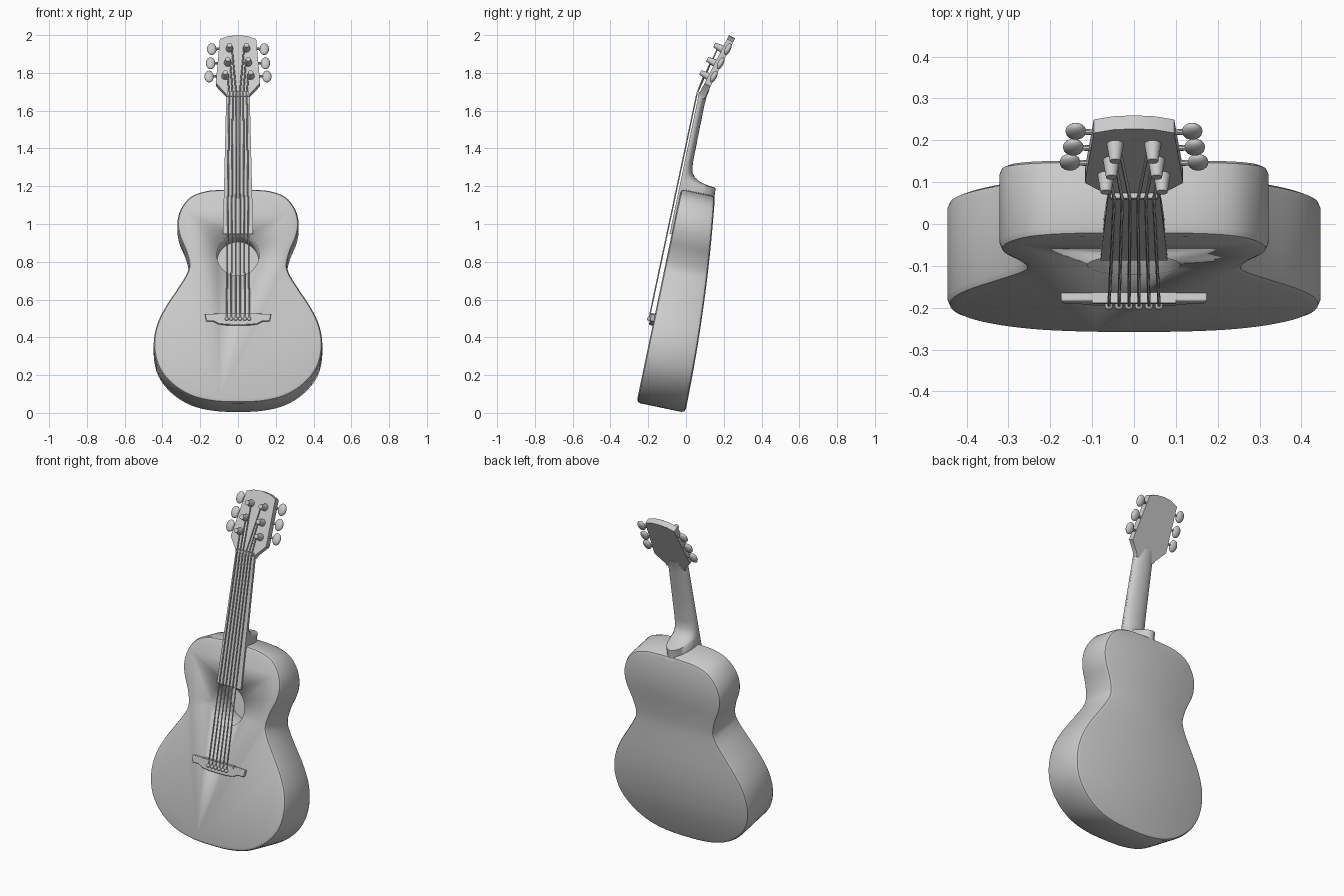
import bpy, bmesh, math
from mathutils import Matrix, Vector

if "Cube" in bpy.data.objects:
    bpy.data.objects.remove(bpy.data.objects["Cube"])

# Local frames: x = right, y = depth behind the front face, z = along the face
BODY = Matrix.Translation((0, -0.262, 0.055)) @ Matrix.Rotation(-math.radians(11.8), 4, 'X')
HEAD = Matrix.Translation((0, 0.07, 1.69)) @ Matrix.Rotation(-math.radians(27), 4, 'X')


def finish(name, bm, frame, angle=35):
    bmesh.ops.recalc_face_normals(bm, faces=bm.faces)
    mesh = bpy.data.meshes.new(name)
    bm.to_mesh(mesh)
    bm.free()
    ob = bpy.data.objects.new(name, mesh)
    bpy.context.collection.objects.link(ob)
    ob.matrix_world = frame
    bpy.ops.object.select_all(action='DESELECT')
    ob.select_set(True)
    bpy.context.view_layer.objects.active = ob
    bpy.ops.object.shade_smooth_by_angle(angle=math.radians(angle))
    return ob


def bridge_rings(bm, rings):
    for a, b in zip(rings, rings[1:]):
        for i in range(len(a)):
            j = (i + 1) % len(a)
            bm.faces.new((a[i], a[j], b[j], b[i]))


def mirrored(half):
    return half + [(-x, z) for x, z in reversed(half) if x > 1e-6]


def plate(name, outline, y0, y1, frame, bevel=0.0):
    bm = bmesh.new()
    rings = [[bm.verts.new((x, y, z)) for x, z in outline] for y in (y0, y1)]
    bridge_rings(bm, rings)
    bm.faces.new(rings[0])
    bm.faces.new(rings[1])
    ob = finish(name, bm, frame)
    if bevel:
        m = ob.modifiers.new("bevel", 'BEVEL')
        m.width, m.segments, m.limit_method = bevel, 2, 'ANGLE'
    return ob


def cone(name, start, end, r1, r2, frame, sides=16):
    bm = bmesh.new()
    a, b = Vector(start), Vector(end)
    rot = (b - a).to_track_quat('Z', 'Y').to_matrix().to_4x4()
    bmesh.ops.create_cone(bm, cap_ends=True, segments=sides, radius1=r1, radius2=r2,
                          depth=(b - a).length, matrix=Matrix.Translation((a + b) / 2) @ rot)
    return finish(name, bm, frame)


def ball(name, centre, scale, frame):
    bm = bmesh.new()
    bmesh.ops.create_uvsphere(bm, u_segments=16, v_segments=10, radius=1,
                              matrix=Matrix.Translation(centre) @ Matrix.Diagonal((*scale, 1)))
    return finish(name, bm, frame, 60)


def spline(pts, steps=4):
    # Catmull-Rom through the half outline, mirrored at both ends
    p = [Vector(q) for q in pts]
    p = [Vector((-p[1].x, p[1].y))] + p + [Vector((-p[-2].x, p[-2].y))]
    out = []
    for a, b, c, d in zip(p, p[1:], p[2:], p[3:]):
        for k in range(steps):
            t = k / steps
            out.append(0.5 * (2 * b + (c - a) * t + (2 * a - 5 * b + 4 * c - d) * t * t
                              + (3 * b - a - 3 * c + d) * t ** 3))
    return [tuple(q) for q in out] + [tuple(p[-2])]


# Body: figure-eight outline lofted with rounded rims and an arched back
half = spline([(0, 0), (0.13, 0.006), (0.25, 0.036), (0.35, 0.1), (0.42, 0.19), (0.446, 0.3),
               (0.433, 0.41), (0.389, 0.51), (0.325, 0.61), (0.276, 0.69), (0.26, 0.745),
               (0.277, 0.82), (0.31, 0.90), (0.321, 0.975), (0.302, 1.05), (0.25, 1.115),
               (0.17, 1.146), (0.08, 1.154), (0, 1.155)])
outline = [Vector(q) for q in mirrored([(max(x, 0), z) for x, z in half])]
n = len(outline)
normals = []
for i in range(n):
    t = (outline[(i + 1) % n] - outline[i - 1]).normalized()
    normals.append(Vector((t.y, -t.x)))
bm = bmesh.new()
rings = []
for inset, depth, back in ((0.02, 0, 0), (0.006, 0.006, 0), (0, 0.02, 0),
                           (0, -0.02, 1), (0.006, -0.006, 1), (0.02, 0, 1)):
    ring = []
    for q, nrm in zip(outline, normals):
        p = q - nrm * inset
        ring.append(bm.verts.new((p.x, depth + back * (0.263 - 0.06 * p.y ** 2), p.y)))
    rings.append(ring)
bridge_rings(bm, rings)
bm.faces.new(rings[0])
last = rings[-1]
for i in range(len(half) - 1):
    quad = [last[i], last[i + 1], last[(n - i - 1) % n], last[(n - i) % n]]
    bm.faces.new(list(dict.fromkeys(quad)))
body = finish("body", bm, BODY)

# Sound hole cut into the body
cutter = cone("sound_hole_cutter", (0, -0.05, 0.798), (0, 0.2, 0.798), 0.112, 0.112, BODY, 48)
cut = body.modifiers.new("sound_hole", 'BOOLEAN')
cut.operation, cut.solver, cut.object = 'DIFFERENCE', 'EXACT', cutter
bpy.context.view_layer.objects.active = body
bpy.ops.object.modifier_apply(modifier=cut.name)
bpy.data.objects.remove(cutter)


# Neck with flared heel: D-shaped sections (position, depth)
def neck_half_width(v):
    return 0.08 - 0.018 * (v - 0.91) / 0.755


bm = bmesh.new()
rings = []
for v, depth in ((1.13, 0.183), (1.197, 0.178), (1.203, 0.13), (1.213, 0.088), (1.23, 0.058),
                 (1.255, 0.04), (1.3, 0.033), (1.45, 0.031), (1.62, 0.03), (1.66, 0.032),
                 (1.70, 0.04)):
    w = neck_half_width(v)
    rings.append([bm.verts.new((w * math.cos(a), depth * math.sin(a), v))
                  for a in [math.pi * k / 14 for k in range(15)]])
bridge_rings(bm, rings)
bm.faces.new(rings[0])
bm.faces.new(rings[-1])
finish("neck", bm, BODY, 50)

# Fretboard and nut
plate("fretboard", [(0.08, 0.91), (0.062, 1.668), (-0.062, 1.668), (-0.08, 0.91)], -0.011, 0.001, BODY)
plate("nut", [(0.056, 1.66), (0.056, 1.678), (-0.056, 1.678), (-0.056, 1.66)], -0.02, 0.01, BODY)

# Headstock
plate("headstock", mirrored([(0, -0.015), (0.061, -0.015), (0.064, 0.0), (0.117, 0.062),
                             (0.116, 0.085), (0.096, 0.325), (0.05, 0.342), (0, 0.347)]),
      0, 0.036, HEAD)

# Bridge, saddle
plate("bridge", mirrored([(0, 0.416), (0.06, 0.417), (0.1, 0.422), (0.13, 0.437), (0.168, 0.437),
                          (0.175, 0.476), (0.1, 0.477), (0, 0.478)]), -0.02, 0.005, BODY, 0.004)
plate("saddle", [(0.1, 0.468), (0.1, 0.48), (-0.1, 0.48), (-0.1, 0.468)], -0.025, 0, BODY)

# Tuning posts, shafts and keys
posts = [(0.067, 0.103), (0.054, 0.182), (0.045, 0.266)]
for side in (-1, 1):
    for (x, s), kx in zip(posts, (0.153, 0.145, 0.139)):
        ks = s + 0.013
        cone("tuning_post", (side * x, 0.005, s), (side * x, -0.046, s), 0.021, 0.013, HEAD)
        cone("tuner_shaft", (side * 0.08, 0.024, ks), (side * kx, 0.028, ks), 0.007, 0.007, HEAD, 10)
        ball("tuner_key", (side * kx, 0.028, ks), (0.025, 0.015, 0.034), HEAD)

# Strings and bridge pins
curve = bpy.data.curves.new("strings", 'CURVE')
curve.dimensions, curve.bevel_depth, curve.bevel_resolution = '3D', 0.004, 1
curve.use_fill_caps = True
for i in range(6):
    f = (i - 2.5) / 2.5
    side = 1 if f > 0 else -1
    px, ps = posts[i if i < 3 else 5 - i]
    pin = Vector((0.06 * f, -0.026, 0.447))
    ball("bridge_pin", pin, (0.01, 0.01, 0.01), BODY)
    path = [BODY @ pin, BODY @ Vector((0.047 * f, -0.021, 1.669)),
            HEAD @ Vector((side * (px - 0.012), -0.022, ps))]
    sp = curve.splines.new('POLY')
    sp.points.add(2)
    for pt, co in zip(sp.points, path):
        pt.co = (*co, 1)
bpy.context.collection.objects.link(bpy.data.objects.new("strings", curve))
